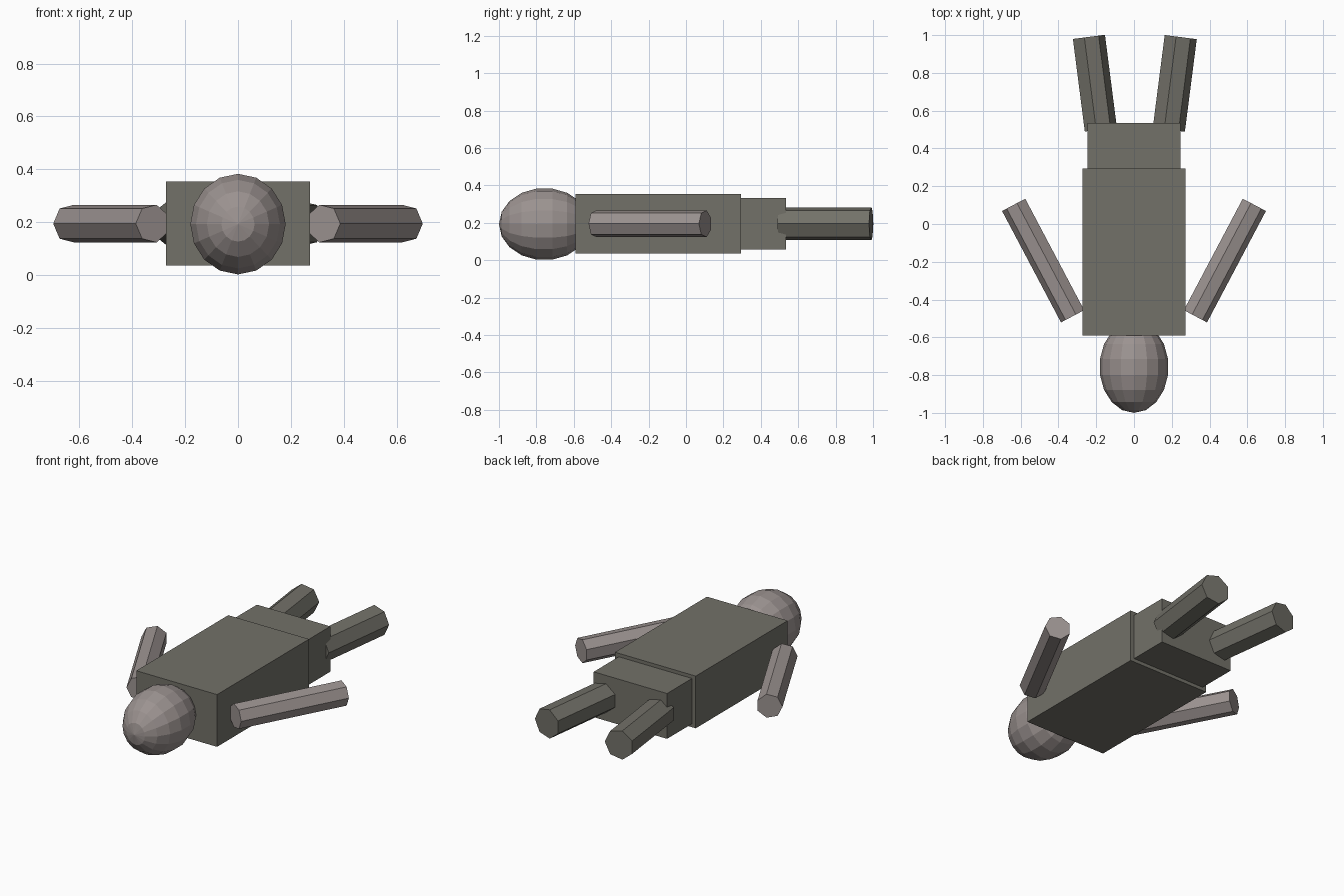
import bpy
import math
from mathutils import Vector

cube = bpy.data.objects.get("Cube")
if cube:
    bpy.data.objects.remove(cube, do_unlink=True)


def make_material(name, colour):
    mat = bpy.data.materials.new(name)
    mat.use_nodes = True
    mat.diffuse_color = (*colour, 1)
    mat.node_tree.nodes["Principled BSDF"].inputs["Base Color"].default_value = (*colour, 1)
    return mat


skin = make_material("warm_grey", (0.33, 0.29, 0.28))
cloth = make_material("olive_grey", (0.17, 0.165, 0.14))

MID_Z = 0.195


def finish(name, mat):
    obj = bpy.context.object
    obj.name = name
    obj.data.materials.append(mat)
    return obj


def box(name, half_width, front, back, half_height, mat):
    bpy.ops.mesh.primitive_cube_add(size=2, location=(0, (front + back) / 2, MID_Z))
    obj = finish(name, mat)
    obj.scale = (half_width, (back - front) / 2, half_height)


def limb(name, start, end, radius, mat, corner):
    """Seven-sided rod between two points; corner is the side one edge points to."""
    start, end = Vector((*start, MID_Z)), Vector((*end, MID_Z))
    axis = (end - start).normalized()
    side = Vector((corner, 0, 0))
    side = (side - axis * side.dot(axis)).normalized()
    up = axis.cross(side)
    ring = [side * math.cos(a) + up * math.sin(a)
            for a in (math.tau * i / 7 for i in range(7))]
    verts = [p + r * radius for p in (start, end) for r in ring]
    faces = [(i, (i + 1) % 7, (i + 1) % 7 + 7, i + 7) for i in range(7)]
    faces += [tuple(reversed(range(7))), tuple(range(7, 14))]
    mesh = bpy.data.meshes.new(name)
    mesh.from_pydata(verts, [], faces)
    mesh.materials.append(mat)
    obj = bpy.data.objects.new(name, mesh)
    bpy.context.collection.objects.link(obj)


# Head, with its pole facing forward
bpy.ops.mesh.primitive_uv_sphere_add(segments=16, ring_count=9, radius=1,
                                     location=(0, -0.757, 0.193),
                                     rotation=(math.pi / 2, 0, 0))
finish("head", skin).scale = (0.183, 0.193, 0.243)

# Torso and hips
box("torso", 0.272, -0.59, 0.295, 0.159, cloth)
box("hips", 0.247, 0.295, 0.535, 0.138, cloth)

# Arms and legs
for side, s in (("left", 1), ("right", -1)):
    limb(side + "_arm", (s * 0.322, -0.487), (s * 0.634, 0.103), 0.073, skin, s)
    limb(side + "_leg", (s * 0.18, 0.50), (s * 0.243, 0.99), 0.09, cloth, 1)
